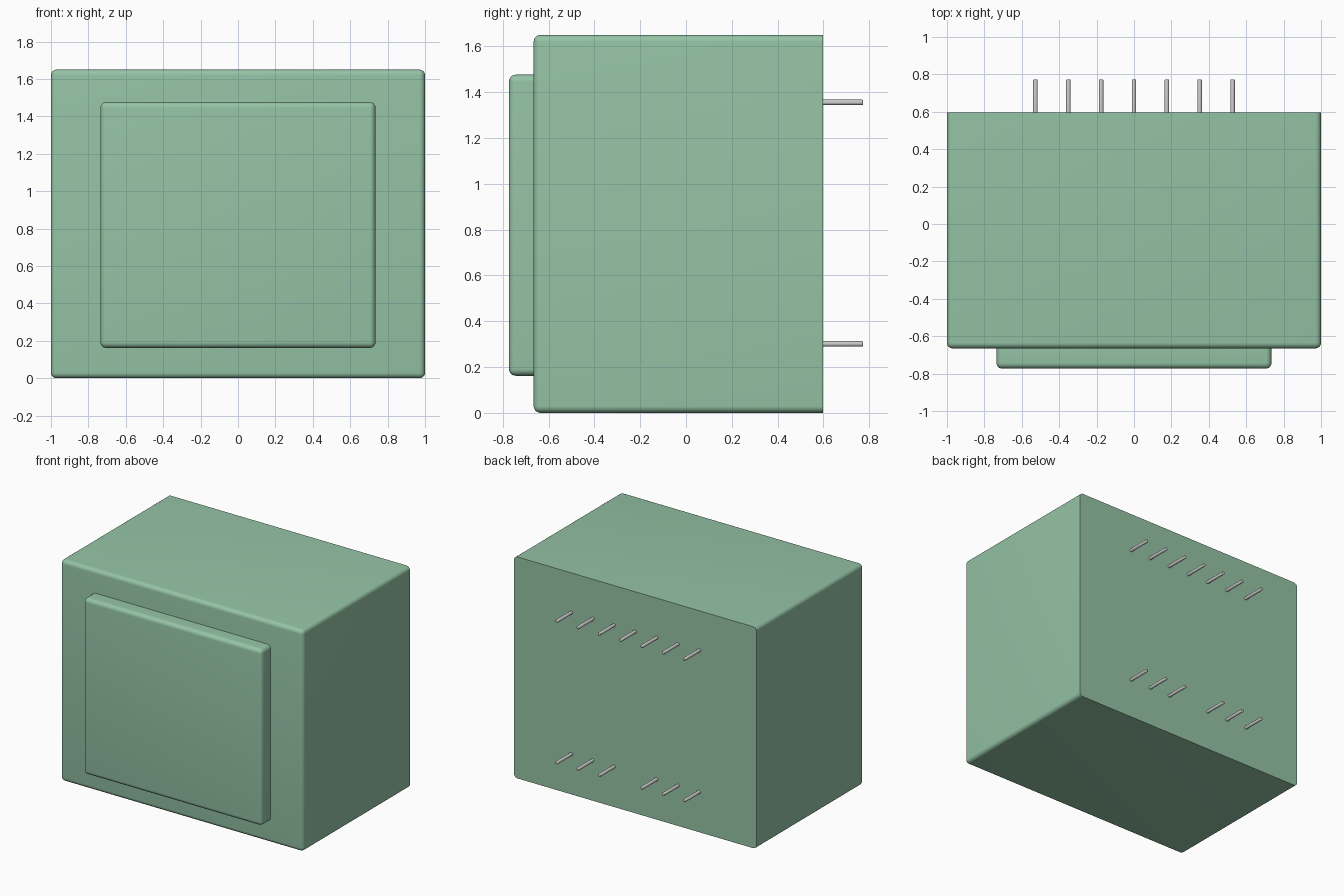
import bpy, bmesh, math
from mathutils import Matrix

if "Cube" in bpy.data.objects:
    bpy.data.objects.remove(bpy.data.objects["Cube"])

green = bpy.data.materials.new("green_plastic")
green.diffuse_color = (0.30, 0.55, 0.38, 1)
green.use_nodes = True
green.node_tree.nodes["Principled BSDF"].inputs["Base Color"].default_value = green.diffuse_color


def finish(bm, name, mat=None):
    bmesh.ops.recalc_face_normals(bm, faces=bm.faces)
    me = bpy.data.meshes.new(name)
    bm.to_mesh(me)
    bm.free()
    ob = bpy.data.objects.new(name, me)
    bpy.context.collection.objects.link(ob)
    if mat:
        me.materials.append(mat)
    bpy.ops.object.select_all(action='DESELECT')
    bpy.context.view_layer.objects.active = ob
    ob.select_set(True)
    bpy.ops.object.shade_smooth_by_angle(angle=math.radians(35))
    return ob


def rounded_block(name, x, y0, y1, z0, z1, radius):
    """Block with every edge rounded except the loop around its back face."""
    bm = bmesh.new()
    bmesh.ops.create_cube(bm, size=1)
    for v in bm.verts:
        v.co = (v.co.x * 2 * x, y1 if v.co.y > 0 else y0, z1 if v.co.z > 0 else z0)
    edges = [e for e in bm.edges if min(v.co.y for v in e.verts) < y1 - 1e-4]
    bmesh.ops.bevel(bm, geom=edges, offset=radius, offset_type='OFFSET',
                    segments=6, profile=0.5, affect='EDGES', clamp_overlap=True)
    return finish(bm, name, green)


def pin(name, x, z, y0=0.587, y1=0.773, r=0.012):
    """Round solder pin with a softened tip."""
    bm = bmesh.new()
    rot = Matrix.Rotation(-math.pi / 2, 4, 'X')
    bmesh.ops.create_cone(bm, cap_ends=True, segments=24, radius1=r, radius2=r,
                          depth=y1 - y0,
                          matrix=Matrix.Translation((x, (y0 + y1) / 2, z)) @ rot)
    tip = [e for e in bm.edges if all(v.co.y > y1 - 1e-4 for v in e.verts)]
    bmesh.ops.bevel(bm, geom=tip, offset=0.005, segments=3, profile=0.5, affect='EDGES')
    return finish(bm, name)


# Main housing and raised front panel
rounded_block("housing", 1.0, -0.665, 0.597, 0.0, 1.65, 0.03)
rounded_block("front_panel", 0.735, -0.773, -0.66, 0.162, 1.476, 0.03)

# Two rows of pins on the back; the lower row has no middle pin
for i in range(-3, 4):
    pin(f"upper_pin_{i + 4}", i * 0.1757, 1.355)
    if i != 0:
        pin(f"lower_pin_{i + 4}", i * 0.1757, 0.301)
